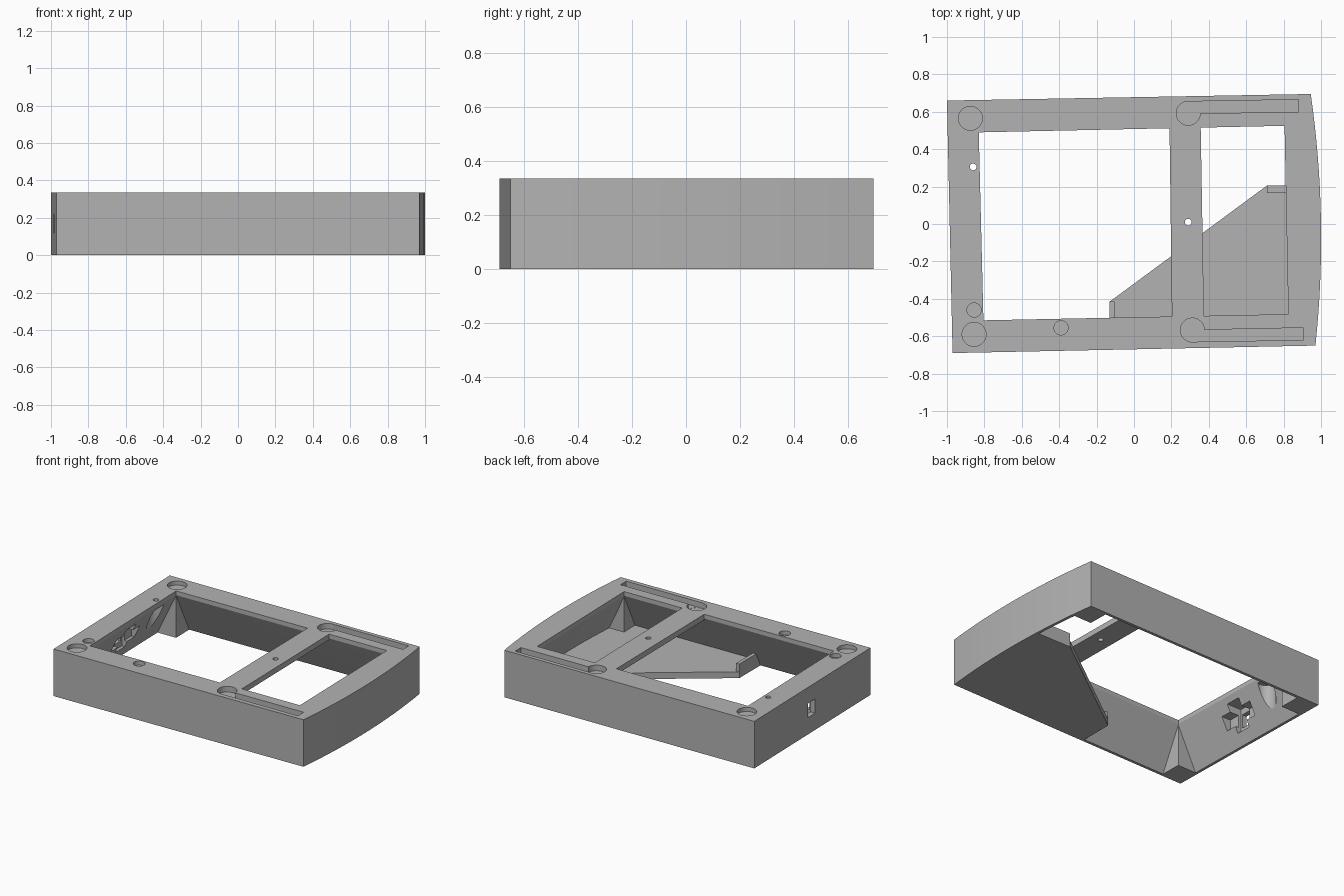
import bpy, bmesh, math
from mathutils import Vector

if "Cube" in bpy.data.objects:
    bpy.data.objects.remove(bpy.data.objects["Cube"])

H = 0.335      # overall height
LIP = 0.305    # where the sloped inner walls meet the straight opening edge

grey = bpy.data.materials.new("plain grey")
grey.diffuse_color = (0.45, 0.45, 0.45, 1)
grey.use_nodes = True
grey.node_tree.nodes["Principled BSDF"].inputs["Base Color"].default_value = grey.diffuse_color


def loft(name, rings):
    """Closed solid through rings of (points, z)."""
    bm = bmesh.new()
    loops = [[bm.verts.new((x, y, z)) for x, y in pts] for pts, z in rings]
    n = len(loops[0])
    for a, b in zip(loops, loops[1:]):
        for i in range(n):
            j = (i + 1) % n
            bm.faces.new((a[i], a[j], b[j], b[i]))
    bm.faces.new(loops[0][::-1])
    bm.faces.new(loops[-1])
    bmesh.ops.recalc_face_normals(bm, faces=bm.faces)
    if len(rings) > 2:
        bmesh.ops.triangulate(bm, faces=bm.faces)
    me = bpy.data.meshes.new(name)
    bm.to_mesh(me)
    bm.free()
    ob = bpy.data.objects.new(name, me)
    bpy.context.collection.objects.link(ob)
    me.materials.append(grey)
    return ob


def prism(name, pts, z0, z1):
    return loft(name, [(pts, z0), (pts, z1)])


def disc(name, x, y, r, z0, z1, n=40):
    ring = [(x + r * math.cos(2 * math.pi * i / n),
             y + r * math.sin(2 * math.pi * i / n)) for i in range(n)]
    return prism(name, ring, z0, z1)


def box(name, x0, x1, y0, y1, z0, z1):
    return prism(name, [(x0, y0), (x1, y0), (x1, y1), (x0, y1)], z0, z1)


def subtract(target, cutter):
    m = target.modifiers.new("cut", 'BOOLEAN')
    m.operation, m.solver, m.object = 'DIFFERENCE', 'EXACT', cutter
    bpy.context.view_layer.update()
    bpy.context.view_layer.objects.active = target
    bpy.ops.object.modifier_apply(modifier=m.name)
    bpy.data.objects.remove(cutter)
    bpy.context.view_layer.update()


# Outer outline: slightly turned rectangle with a bowed right side
def right_side(p, q, bow, n=16):
    p, q = Vector(p), Vector(q)
    return [tuple(p.lerp(q, i / n) + Vector((bow, bow * 0.02)) * 4 * (i / n) * (1 - i / n))
            for i in range(n + 1)]


outline = [(-1, 0.66), (-0.97, -0.69)] + right_side((0.97, -0.65), (0.945, 0.695), 0.042)
opening = [(-0.83, 0.49), (-0.805, -0.515)] + right_side((0.825, -0.482), (0.805, 0.525), 0)
rim = [(x * 0.98, y * 0.97) for x, y in outline]
frame = prism("frame", outline, 0, H)

# Cavity: thin rim at the bottom, wide ledge at the top
cavity = loft("cavity", [(rim, -0.1), (rim, 0), (opening, LIP), (opening, 0.4)])

# Solid parts left standing in the cavity: square corner posts
for (x, y), (sx, sy) in zip((opening[0], opening[1], opening[2], opening[-1]),
                            ((-1, 1), (-1, -1), (1, -1), (1, 1))):
    x, y = x + sx * 0.002, y + sy * 0.002
    post = [(x, y), (x + sx * 0.4, y + sx * 0.007), (x + sx * 0.4, y + sy * 0.4),
            (x - sy * 0.008, y + sy * 0.4)]
    subtract(cavity, prism("corner_post", post, -0.3, 0.6))

# Crossbar, floor plate and the two lips at the plate ends
subtract(cavity, prism("crossbar", [(0.185, 0.9), (0.208, -0.9), (0.381, -0.9), (0.35, 0.9)],
                       0.295, 0.6))
subtract(cavity, prism("floor_plate", [(-0.13, -0.415), (-0.13, -1), (1.2, -1), (1.2, 0.205),
                                       (0.71, 0.205)], -0.3, 0.045))
subtract(cavity, box("front_lip", -0.13, -0.105, -1, -0.415, -0.3, 0.1))
subtract(cavity, box("side_lip", 0.71, 1.2, 0.165, 0.205, -0.3, 0.1))
subtract(frame, cavity)

# Round recesses in the top
for x, y, r in ((-0.875, 0.565, 0.064), (-0.855, -0.59, 0.064),
                (-0.855, -0.46, 0.038), (-0.39, -0.555, 0.038)):
    subtract(frame, disc("recess", x, y, r, H - 0.029, 0.5))

# Keyhole slots: round end plus a long straight channel
for x, y, slot in ((0.29, 0.592, [(0.29, 0.655), (0.29, 0.59), (0.88, 0.60), (0.88, 0.665)]),
                   (0.312, -0.567, [(0.312, -0.567), (0.312, -0.630), (0.905, -0.62),
                                    (0.905, -0.555)])):
    subtract(frame, disc("slot_end", x, y, 0.064, H - 0.04, 0.5))
    subtract(frame, prism("slot", slot, H - 0.039, 0.5))

# Small through holes, the left one widened from below
subtract(frame, disc("hole", -0.86, 0.305, 0.018, -0.1, 0.5, 24))
subtract(frame, disc("hole", 0.29, 0.01, 0.018, 0.2, 0.5, 24))
subtract(frame, disc("counterbore", -0.86, 0.305, 0.062, 0.05, 0.285))

# Socket pocket inside the left wall and its port to the outside
subtract(frame, box("pocket", -0.95, -0.7, -0.06, 0.05, 0.08, 0.265))
subtract(frame, box("pocket_wings", -0.93, -0.7, -0.14, 0.13, 0.125, 0.215))
subtract(frame, box("port", -1.2, -0.9, -0.045, 0.035, 0.12, 0.22))

# Smooth curved walls, crisp edges
frame.select_set(True)
bpy.context.view_layer.objects.active = frame
bpy.ops.object.shade_smooth_by_angle(angle=math.radians(20))
